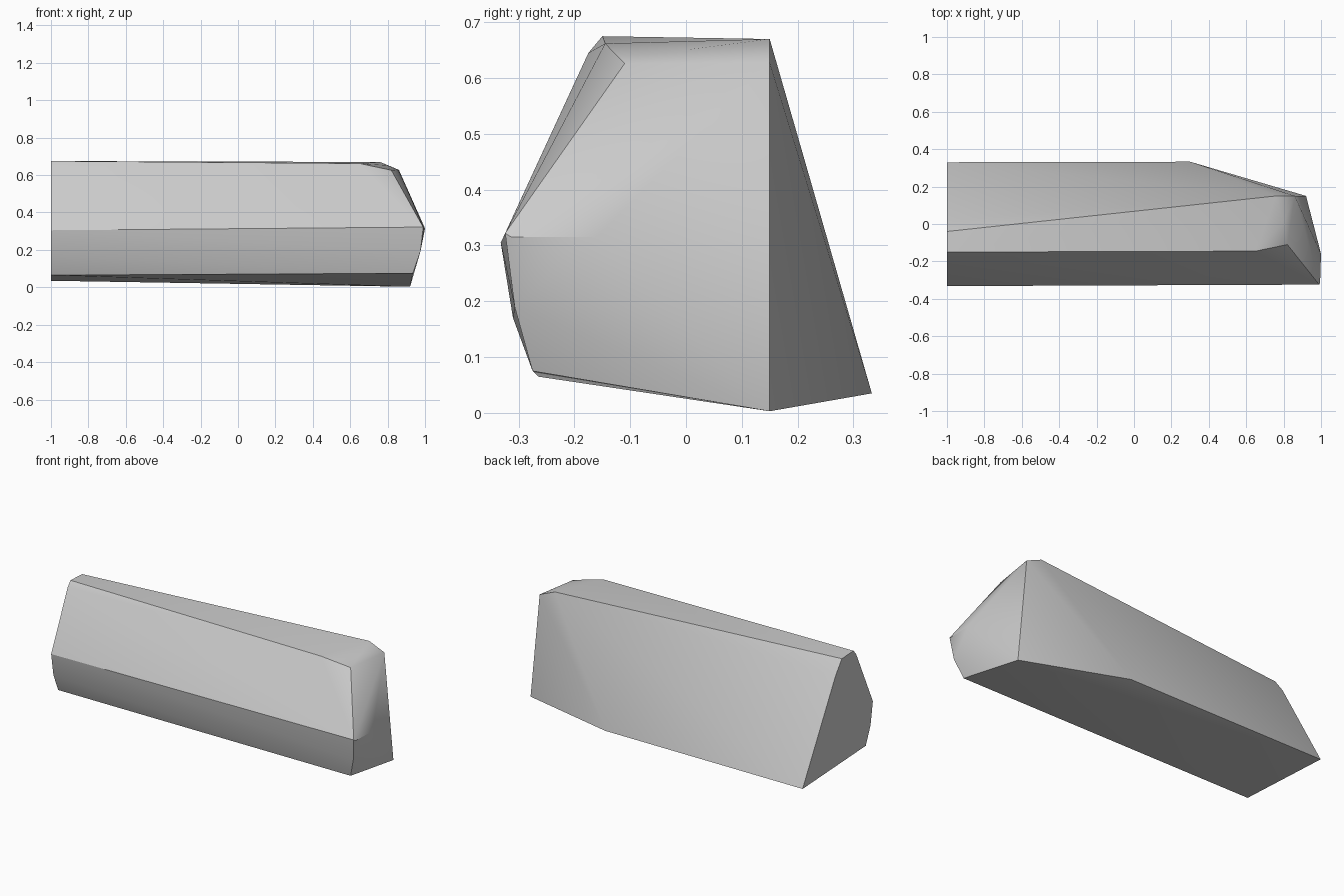
import bpy
import bmesh
from math import radians

cube = bpy.data.objects.get("Cube")
if cube:
    bpy.data.objects.remove(cube, do_unlink=True)

# Single grey finish
grey = bpy.data.materials.new("plain_grey")
grey.use_nodes = True
colour = (0.6, 0.6, 0.6, 1)
grey.diffuse_color = colour
grey.node_tree.nodes["Principled BSDF"].inputs["Base Color"].default_value = colour

# Flat end cap: (y, z) outline at the right end
cap = [(0.33, 0.035), (0.02, 0.59), (-0.04, 0.67), (-0.15, 0.675),
       (-0.175, 0.645), (-0.332, 0.305), (-0.31, 0.17), (-0.265, 0.065)]

# Tapered end: corner points at the left end
taper = [(0.3, 0.333, 0.035),                              # start of rear taper
         (0.92, 0.15, 0.003), (0.86, 0.15, 0.628),         # rear upright edge
         (0.76, 0.15, 0.67),                               # top rear corner
         (0.8, 0.01, 0.652), (0.82, -0.11, 0.626),         # rounded top corner
         (0.65, -0.145, 0.662),                            # end of top front edge
         (1.0, -0.16, 0.315), (0.995, -0.313, 0.315),      # widest point
         (0.99, -0.324, 0.322),
         (0.975, -0.307, 0.19), (0.935, -0.275, 0.075)]    # lower front edge

# Faceted bar wrapped around both ends
bm = bmesh.new()
for p in [(-1, y, z) for y, z in cap] + taper:
    bm.verts.new(p)
bmesh.ops.convex_hull(bm, input=bm.verts)
bmesh.ops.dissolve_limit(bm, angle_limit=radians(0.5), verts=bm.verts, edges=bm.edges)
bmesh.ops.recalc_face_normals(bm, faces=bm.faces)
mesh = bpy.data.meshes.new("tapered_bar")
bm.to_mesh(mesh)
bm.free()
mesh.materials.append(grey)

bar = bpy.data.objects.new("tapered_bar", mesh)
bpy.context.collection.objects.link(bar)
bpy.context.view_layer.objects.active = bar
bar.select_set(True)
bpy.ops.object.shade_smooth_by_angle(angle=radians(32))
